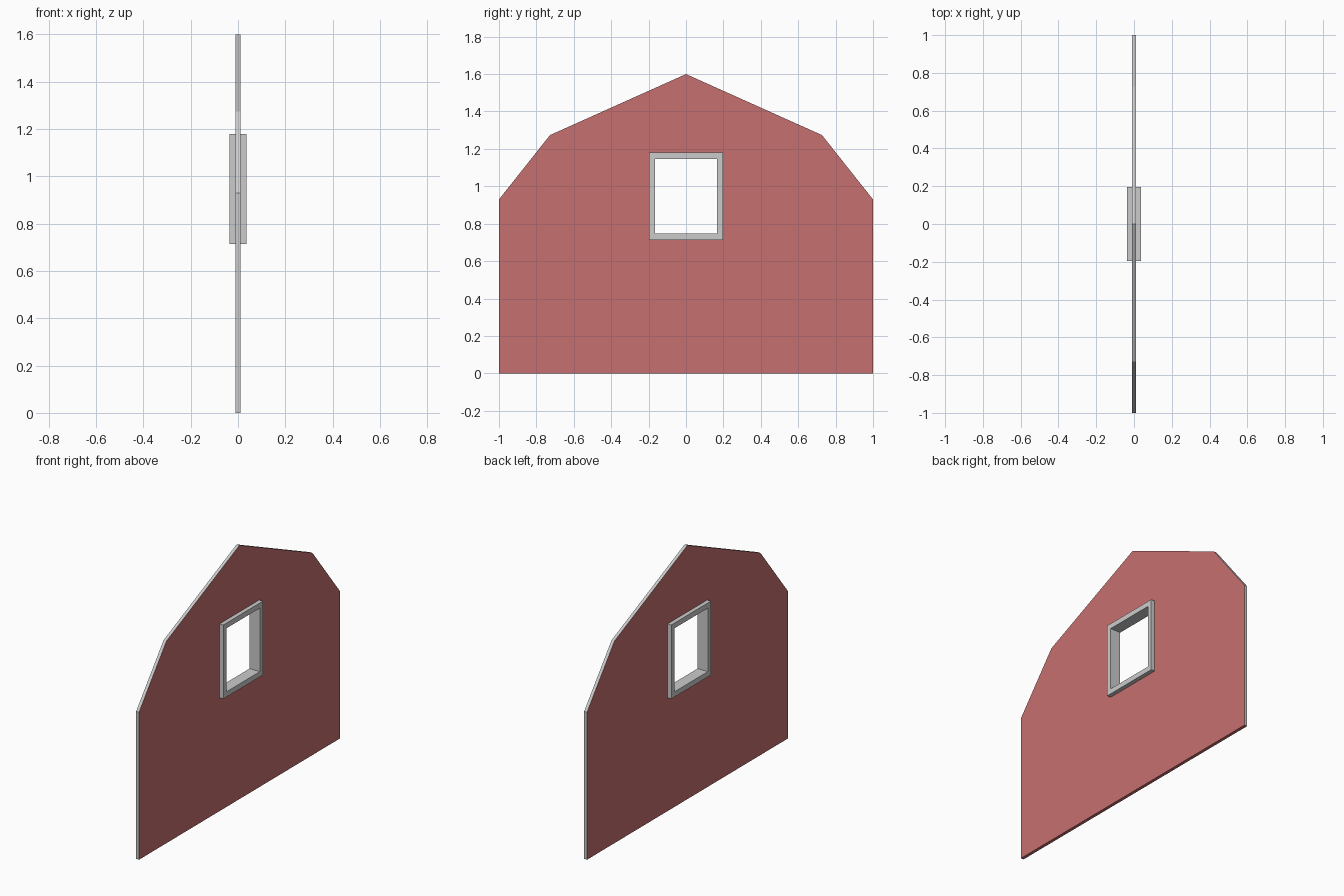
import bpy, bmesh
from mathutils import Vector

if "Cube" in bpy.data.objects:
    bpy.data.objects.remove(bpy.data.objects["Cube"])


def rect(half_y, z0, z1):
    return [(-half_y, z0), (half_y, z0), (half_y, z1), (-half_y, z1)]


def pierced_slab(name, outer, hole, thickness):
    """Extrude a (y, z) outline with a hole along x, centred on x = 0."""
    bm = bmesh.new()
    edges = []
    for loop in (outer, hole):
        vs = [bm.verts.new((-thickness / 2, y, z)) for y, z in loop]
        edges += [bm.edges.new((vs[i - 1], vs[i])) for i in range(len(vs))]
    bmesh.ops.triangle_fill(bm, edges=edges, use_beauty=True, normal=Vector((-1, 0, 0)))
    ext = bmesh.ops.extrude_face_region(bm, geom=bm.faces[:])
    moved = [g for g in ext["geom"] if isinstance(g, bmesh.types.BMVert)]
    bmesh.ops.translate(bm, verts=moved, vec=(thickness, 0, 0))
    bmesh.ops.recalc_face_normals(bm, faces=bm.faces[:])
    mesh = bpy.data.meshes.new(name)
    bm.to_mesh(mesh)
    bm.free()
    obj = bpy.data.objects.new(name, mesh)
    bpy.context.collection.objects.link(obj)
    return obj


def material(name, color):
    mat = bpy.data.materials.new(name)
    mat.diffuse_color = color
    mat.use_nodes = True
    mat.node_tree.nodes["Principled BSDF"].inputs["Base Color"].default_value = mat.diffuse_color
    return mat


# Gambrel end wall: half profile mirrored about the ridge
half = [(1.0, 0.0), (1.0, 0.93), (0.727, 1.274)]
profile = half + [(0.0, 1.6)] + [(-y, z) for y, z in reversed(half)]
wall = pierced_slab("barn_end_wall", profile, rect(0.18, 0.73, 1.16), 0.02)

# Red paint on both broad faces and the underside, bare grey on the other edges
wall.data.materials.append(material("bare_edge", (0.8, 0.8, 0.8, 1)))
wall.data.materials.append(material("red_paint", (0.57, 0.16, 0.16, 1)))
for p in wall.data.polygons:
    underside = p.normal.z < -0.9 and p.center.z < 0.01
    p.material_index = 1 if abs(p.normal.x) > 0.9 or underside else 0

# Window frame standing proud on both sides
pierced_slab("window_frame", rect(0.197, 0.714, 1.18), rect(0.166, 0.747, 1.147), 0.072)
